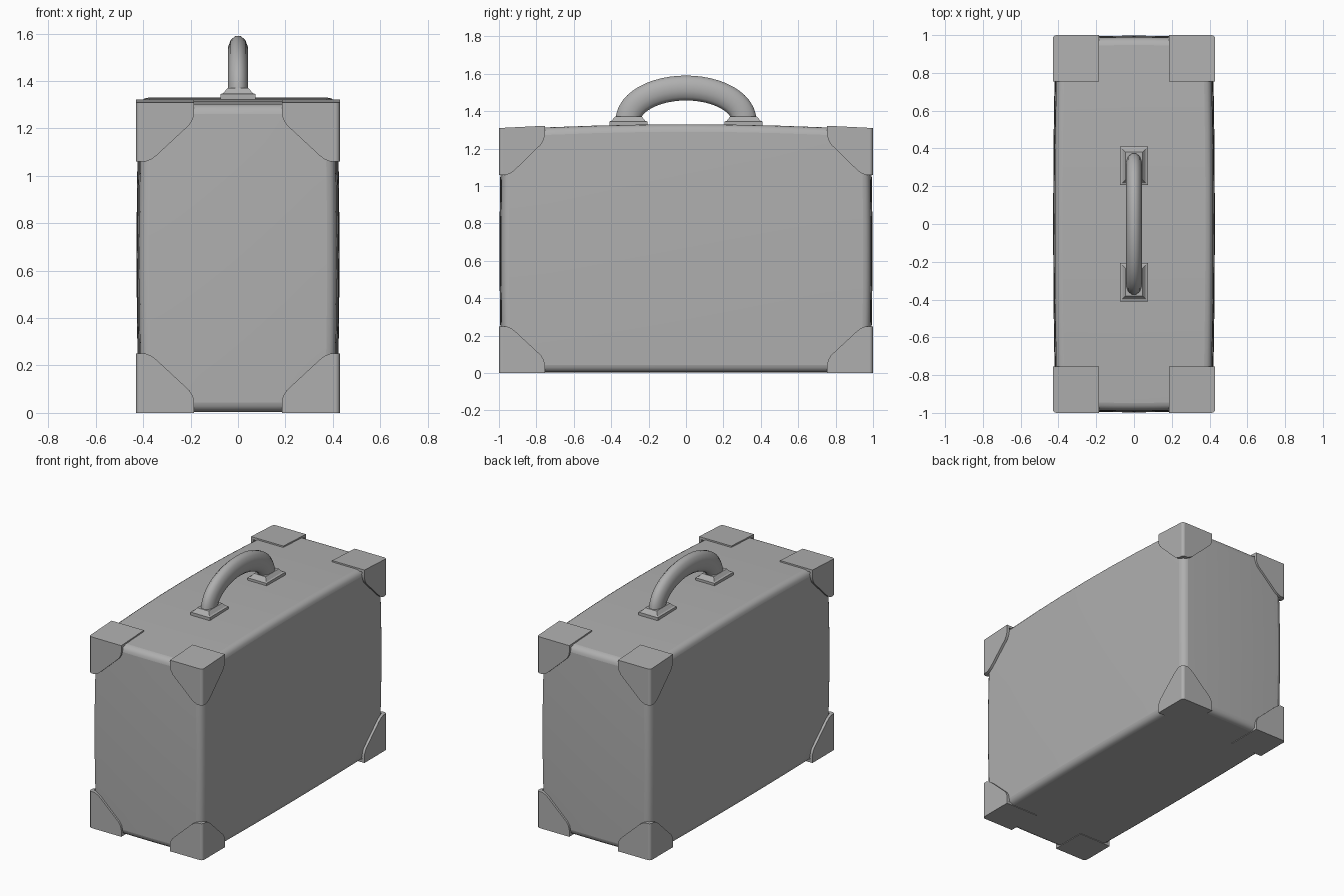
import bpy, bmesh, math
from mathutils import Vector

if "Cube" in bpy.data.objects:
    bpy.data.objects.remove(bpy.data.objects["Cube"])

grey = bpy.data.materials.new("dark_grey")
grey.diffuse_color = (0.43, 0.43, 0.43, 1)
grey.use_nodes = True
grey.node_tree.nodes["Principled BSDF"].inputs["Base Color"].default_value = grey.diffuse_color


def add_object(name, bm, angle=35, thickness=0):
    mesh = bpy.data.meshes.new(name)
    bm.to_mesh(mesh)
    bm.free()
    mesh.materials.append(grey)
    ob = bpy.data.objects.new(name, mesh)
    bpy.context.collection.objects.link(ob)
    bpy.ops.object.select_all(action='DESELECT')
    ob.select_set(True)
    bpy.context.view_layer.objects.active = ob
    if thickness:
        sol = ob.modifiers.new("thickness", 'SOLIDIFY')
        sol.thickness = thickness
        sol.offset = -1
        bpy.ops.object.modifier_apply(modifier=sol.name)
    bpy.ops.object.shade_smooth_by_angle(angle=math.radians(angle))
    return ob


# Case body: subdivided box with gently bulging walls and lid
bm = bmesh.new()
bmesh.ops.create_cube(bm, size=2)
bmesh.ops.subdivide_edges(bm, edges=bm.edges[:], cuts=7, use_grid_fill=True)
for v in bm.verts:
    x, y, z = v.co
    v.co.x = x * (0.406 + 0.010 * (1 - z * z) + 0.012 * (1 - y * y))
    v.co.y = y * (0.977 + 0.010 * (1 - z * z) + 0.010 * (1 - x * x))
    bottom, top = 0.004, 1.33 - 0.029 * y * y
    v.co.z = bottom + (top - bottom) * (z + 1) / 2
body = add_object("case_body", bm)
bev = body.modifiers.new("rounded_edges", 'BEVEL')
bev.width = 0.04
bev.segments = 4
bev.limit_method = 'ANGLE'
bev.angle_limit = math.radians(50)

# Corner guards: (distance along wall, distance along height) from the corner
PROFILE = [(0, 0.25), (0.04, 0.25), (0.065, 0.24), (0.085, 0.225),
           (0.225, 0.095), (0.24, 0.07), (0.245, 0.045), (0.245, 0)]


def corner_guard(name, sx, sy, is_top):
    def place(a, b, h):
        # a, b, h: inward distances along x, y and z
        z = 1.31 + b * 0.05 * (1 - h / 0.25) - h if is_top else h
        return (sx * (0.43 - a), sy * (1.0 - b), z)
    bm = bmesh.new()
    corner = bm.verts.new(place(0, 0, 0))
    edge_z = bm.verts.new(place(0, 0, 0.25))
    side = [bm.verts.new(place(0, d, h)) for d, h in PROFILE[1:]]
    end = [bm.verts.new(place(d, 0, h)) for d, h in PROFILE[1:]]
    inner = bm.verts.new(place(0.245, 0.245, 0))
    bm.faces.new([corner, edge_z] + side)
    bm.faces.new([corner, edge_z] + end)
    bm.faces.new([corner, side[-1], inner, end[-1]])
    for f, n in zip(bm.faces, [(sx, 0, 0), (0, sy, 0), (0, 0, 1 if is_top else -1)]):
        f.normal_update()
        if f.normal.dot(Vector(n)) < 0:
            f.normal_flip()
    upright = bm.edges.get((corner, edge_z))
    bmesh.ops.bevel(bm, geom=[upright], offset=0.02, segments=3,
                    profile=0.5, affect='EDGES')
    ob = add_object(name, bm, 40, 0.024)
    # Keep the big panels flat beside the rounded upright edge
    wn = ob.modifiers.new("flat_panels", 'WEIGHTED_NORMAL')
    wn.keep_sharp = True
    wn.weight = 100


for sx, xn in ((-1, "left"), (1, "right")):
    for sy, yn in ((-1, "front"), (1, "back")):
        for is_top, zn in ((False, "bottom"), (True, "top")):
            corner_guard(f"corner_guard_{zn}_{yn}_{xn}", sx, sy, is_top)

# Handle grip: oval section swept along a half ellipse
bm = bmesh.new()
STEPS, SIDES = 24, 12
rings = []
for i in range(STEPS + 1):
    t = math.pi * i / STEPS
    py, pz = 0.31 * math.cos(t), 1.35 + 0.174 * math.sin(t)
    n = Vector((0, math.cos(t) / 0.31, math.sin(t) / 0.174)).normalized()
    ring = []
    for k in range(SIDES):
        a = 2 * math.pi * (k + 0.5) / SIDES
        ring.append(bm.verts.new(Vector((0.044 * math.cos(a), py, pz))
                                 + n * 0.069 * math.sin(a)))
    rings.append(ring)
for r0, r1 in zip(rings, rings[1:]):
    for k in range(SIDES):
        j = (k + 1) % SIDES
        bm.faces.new((r0[k], r0[j], r1[j], r1[k]))
bm.faces.new(rings[0])
bm.faces.new(rings[-1])
bmesh.ops.recalc_face_normals(bm, faces=bm.faces[:])
add_object("handle_grip", bm, 60)

# Handle mounts: rectangular plates with a sloped upper part
for s, label in ((-1, "front"), (1, "back")):
    bm = bmesh.new()
    levels = [(0.073, 0.102, 1.31), (0.073, 0.102, 1.345),
              (0.062, 0.09, 1.349), (0.044, 0.072, 1.371)]
    loops = [[bm.verts.new((cx * hx, s * 0.308 + cy * hy, z))
              for cx, cy in ((-1, -1), (1, -1), (1, 1), (-1, 1))]
             for hx, hy, z in levels]
    for lo, hi in zip(loops, loops[1:]):
        for k in range(4):
            j = (k + 1) % 4
            bm.faces.new((lo[k], lo[j], hi[j], hi[k]))
    bm.faces.new(loops[0][::-1])
    bm.faces.new(loops[-1])
    add_object(f"handle_mount_{label}", bm, 20)
